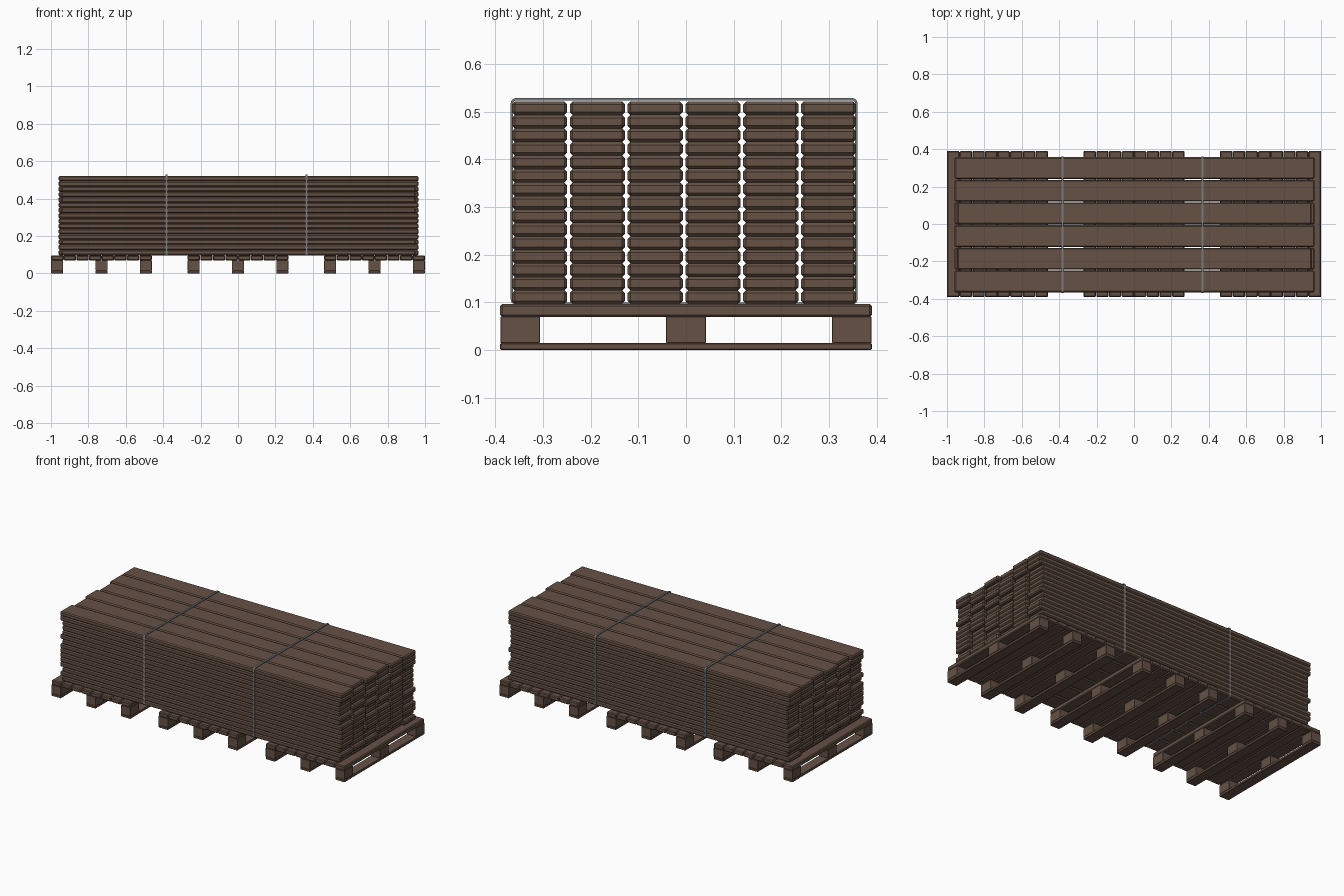
import bpy, bmesh, math, random

cube = bpy.data.objects.get("Cube")
if cube:
    bpy.data.objects.remove(cube, do_unlink=True)

random.seed(4)


def material(name, color):
    m = bpy.data.materials.new(name)
    m.use_nodes = True
    m.diffuse_color = (*color, 1)
    bsdf = next(n for n in m.node_tree.nodes if n.type == 'BSDF_PRINCIPLED')
    bsdf.inputs["Base Color"].default_value = (*color, 1)
    return m


wood = material("brown wood", (0.13, 0.083, 0.06))
steel = material("grey steel", (0.19, 0.20, 0.21))


def box_mesh(name, size, bevel):
    """Box with chamfered edges, centred on its origin."""
    bm = bmesh.new()
    bmesh.ops.create_cube(bm, size=1)
    bmesh.ops.scale(bm, vec=size, verts=bm.verts)
    if bevel:
        bmesh.ops.bevel(bm, geom=bm.edges[:], offset=bevel, segments=1,
                        affect='EDGES')
    mesh = bpy.data.meshes.new(name)
    bm.to_mesh(mesh)
    bm.free()
    mesh.materials.append(wood)
    return mesh


def place(name, mesh, location):
    ob = bpy.data.objects.new(name, mesh)
    ob.location = location
    bpy.context.collection.objects.link(ob)
    return ob


# Three pallets: bottom runners, blocks and top slats
runner = box_mesh("runner", (0.064, 0.78, 0.015), 0.002)
block = box_mesh("block", (0.064, 0.083, 0.055), 0.001)
slat = box_mesh("slat", (0.066, 0.78, 0.028), 0.005)
for px in (-0.73, 0, 0.73):
    for dx in (-0.237, 0, 0.237):
        place("pallet_runner", runner, (px + dx, 0, 0.0075))
        for y in (-0.348, 0, 0.348):
            place("pallet_block", block, (px + dx, y, 0.0425))
    for i in range(8):
        place("pallet_slat", slat, (px + (i - 3.5) * 0.0675, 0, 0.083))

# Stack of planks, with slightly staggered ends
layers, columns = 15, 6
pitch_z, pitch_y = 0.0283, 0.1213
long_plank = box_mesh("long_plank", (1.924, 0.116, pitch_z), 0.006)
short_plank = box_mesh("short_plank", (1.892, 0.116, pitch_z), 0.006)
for layer in range(layers):
    for col in range(columns):
        if layer == layers - 1:
            short = col in (1, 3)
        else:
            short = random.random() < 0.4
        place("plank", short_plank if short else long_plank,
              (0.003, -0.004 + (col - 2.5) * pitch_y,
               0.097 + (layer + 0.5) * pitch_z))


# Steel bands around the stack
def rounded_loop(half_y, half_z, radius):
    points = []
    for corner, (sy, sz) in enumerate(((1, 1), (-1, 1), (-1, -1), (1, -1))):
        for step in range(5):
            a = math.radians(90 * corner + 22.5 * step)
            points.append((sy * (half_y - radius) + radius * math.cos(a),
                           sz * (half_z - radius) + radius * math.sin(a)))
    return points


def band(name, x, width=0.011, thickness=0.005):
    outer = rounded_loop(0.364, 0.217, 0.012)
    inner = rounded_loop(0.364 - thickness, 0.217 - thickness, 0.007)
    bm = bmesh.new()
    rings = [[bm.verts.new((sx * width / 2, y, z)) for y, z in loop]
             for sx, loop in ((-1, outer), (1, outer), (1, inner), (-1, inner))]
    n = len(outer)
    for r in range(4):
        a, b = rings[r], rings[(r + 1) % 4]
        for i in range(n):
            j = (i + 1) % n
            bm.faces.new((a[i], a[j], b[j], b[i]))
    bmesh.ops.recalc_face_normals(bm, faces=bm.faces)
    mesh = bpy.data.meshes.new(name)
    bm.to_mesh(mesh)
    bm.free()
    mesh.materials.append(steel)
    place(name, mesh, (x, -0.004, 0.312))


band("right_band", -0.383)
band("left_band", 0.366)
